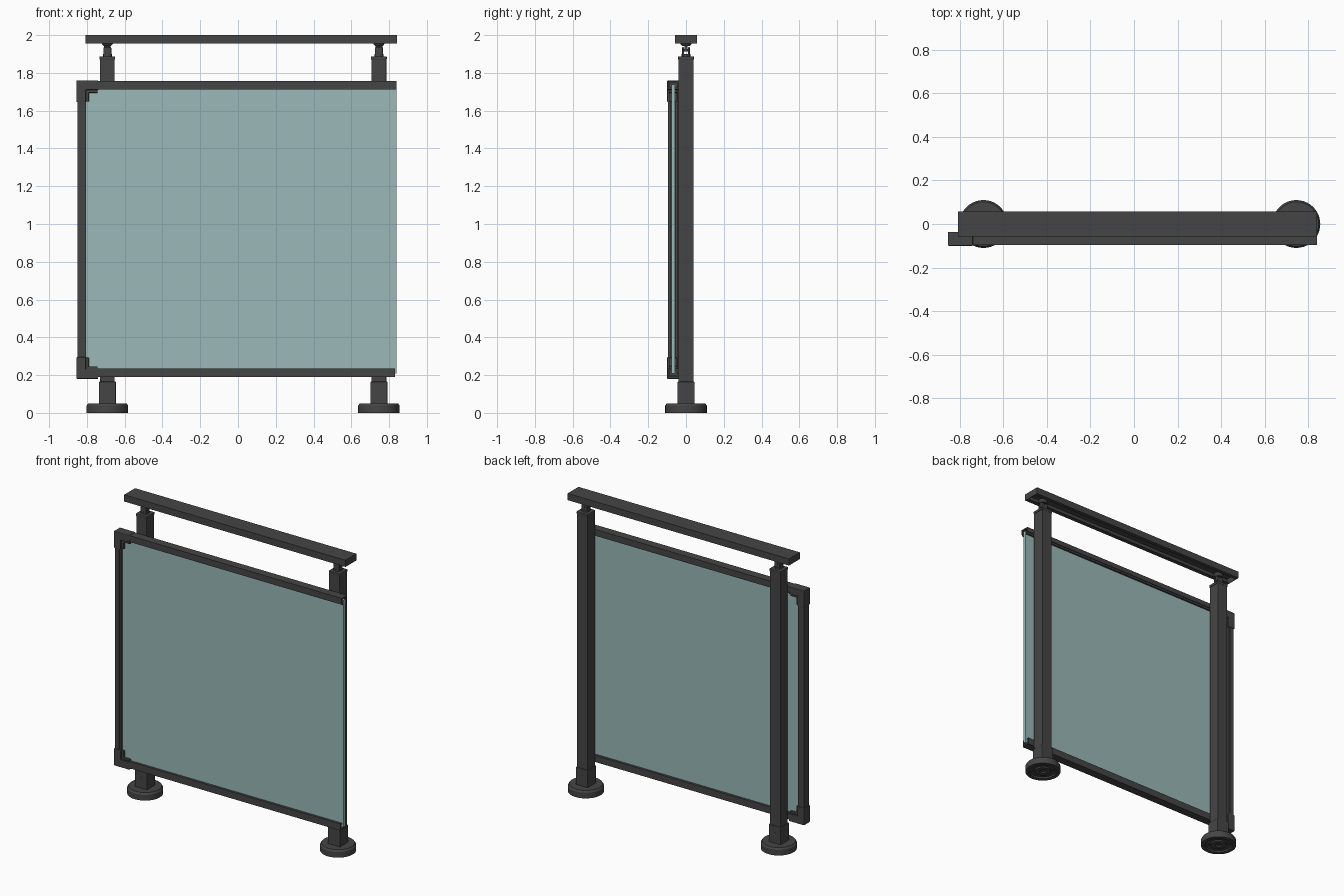
import bpy, bmesh, math
from mathutils import Vector

if "Cube" in bpy.data.objects:
    bpy.data.objects.remove(bpy.data.objects["Cube"])

def material(name, rgba):
    m = bpy.data.materials.new(name)
    m.diffuse_color = rgba
    m.use_nodes = True
    m.node_tree.nodes["Principled BSDF"].inputs["Base Color"].default_value = m.diffuse_color
    return m

METAL = material("dark_metal", (0.06, 0.06, 0.06, 1))
GLASS = material("tinted_glass", (0.325, 0.48, 0.48, 0.6))

def finish(name, bm, mat=METAL, bevel=0, smooth=False):
    bmesh.ops.recalc_face_normals(bm, faces=bm.faces)
    me = bpy.data.meshes.new(name)
    bm.to_mesh(me)
    bm.free()
    ob = bpy.data.objects.new(name, me)
    bpy.context.collection.objects.link(ob)
    me.materials.append(mat)
    if bevel:
        b = ob.modifiers.new("bevel", 'BEVEL')
        b.width, b.segments, b.limit_method = bevel, 2, 'ANGLE'
    if smooth:
        bpy.ops.object.select_all(action='DESELECT')
        ob.select_set(True)
        bpy.context.view_layer.objects.active = ob
        bpy.ops.object.shade_smooth_by_angle(angle=math.radians(30))
    return ob

def box(name, x, y, z, mat=METAL, bevel=0):
    bm = bmesh.new()
    bmesh.ops.create_cube(bm, size=1)
    for v in bm.verts:
        v.co = [r[0] + (c + 0.5) * (r[1] - r[0]) for r, c in zip((x, y, z), v.co)]
    return finish(name, bm, mat, bevel)

def extrude(name, points, offset, bevel=0):
    # Prism: two end polygons joined by side quads
    bm = bmesh.new()
    a = [bm.verts.new(p) for p in points]
    b = [bm.verts.new(Vector(p) + Vector(offset)) for p in points]
    bm.faces.new(a)
    bm.faces.new(b[::-1])
    for i in range(len(a)):
        bm.faces.new((a[i - 1], a[i], b[i], b[i - 1]))
    return finish(name, bm, METAL, bevel)

def lathe(name, profile, centre, axis='Z', n=40):
    bm = bmesh.new()
    vs = [bm.verts.new((r, 0, z)) for r, z in profile]
    es = [bm.edges.new(p) for p in zip(vs, vs[1:])]
    bmesh.ops.spin(bm, geom=vs + es, cent=(0, 0, 0), axis=(0, 0, 1),
                   angle=2 * math.pi, steps=n)
    bmesh.ops.remove_doubles(bm, verts=bm.verts, dist=1e-5)
    for v in bm.verts:
        if axis == 'Y':
            v.co = (v.co.x, v.co.z, v.co.y)
        v.co += Vector(centre)
    return finish(name, bm, smooth=True)

def cylinder(name, r, length, centre, axis='Z', n=20):
    h = length / 2
    return lathe(name, [(0, -h), (r, -h), (r, h), (0, h)], centre, axis, n)

# Handrail: channel open underneath, with inward lips and end caps
rail = [(0.058, 0.0), (0.058, 0.045), (-0.058, 0.045), (-0.058, 0.0), (-0.034, 0.0),
        (-0.034, 0.006), (-0.05, 0.006), (-0.05, 0.037), (0.05, 0.037), (0.05, 0.006),
        (0.034, 0.006), (0.034, 0.0)]
extrude("handrail", [(-0.804, y, 1.955 + z) for y, z in rail], (1.642, 0, 0))
for side, x in (("left", -0.808), ("right", 0.838)):
    box(f"handrail_cap_{side}", (x, x + 0.004), (-0.058, 0.058), (1.955, 2.0))

# Posts with base flange, sleeve, cap and handrail bracket
for side, cx in (("left", -0.692), ("right", 0.746)):
    def block(part, hx, hy, z0, z1, bevel=0):
        box(f"{part}_{side}", (cx - hx, cx + hx), (-hy, hy), (z0, z1), METAL, bevel)
    lathe(f"base_flange_{side}",
          [(0, 0.012), (0.02, 0.012), (0.02, 0.002), (0.05, 0.002), (0.05, 0.012),
           (0.085, 0.012), (0.085, 0), (0.11, 0), (0.11, 0.038), (0.102, 0.05), (0, 0.05)],
          (cx, 0, 0))
    for k in range(4):
        a = math.pi / 4 + k * math.pi / 2
        cylinder(f"anchor_boss_{side}_{k}", 0.01, 0.008,
                 (cx + 0.067 * math.cos(a), 0.067 * math.sin(a), 0.011), n=12)
    block("post_sleeve", 0.045, 0.045, 0.045, 0.165, 0.003)
    block("post", 0.039, 0.04, 0.16, 1.875, 0.002)
    block("post_cap", 0.042, 0.042, 1.87, 1.888, 0.004)
    for s in (-1, 1):
        cylinder(f"sleeve_screw_{side}_{s}", 0.005, 0.002, (cx, s * 0.045, 0.12), 'Y', 12)
        y = sorted((s * 0.010, s * 0.020))
        box(f"fork_cheek_{side}_{s}", (cx - 0.021, cx + 0.021), y, (1.885, 1.936), METAL, 0.003)
    cylinder(f"bracket_foot_{side}", 0.024, 0.016, (cx, 0, 1.892))
    block("bracket_tongue", 0.018, 0.008, 1.912, 1.956)
    cylinder(f"bracket_pin_{side}", 0.007, 0.042, (cx, 0, 1.92), 'Y', 16)
    lathe(f"bracket_saddle_{side}",
          [(0, 1.943), (0.02, 1.943), (0.028, 1.951), (0.032, 1.963), (0, 1.963)],
          (cx, 0, 0), n=24)

# Glass panel
YC = -0.068
box("glass_panel", (-0.83, 0.84), (YC - 0.01, YC + 0.01), (0.208, 1.738), GLASS)

# Frame channels: U profile (depth across y, d from closed edge to mouth)
def channel(lip):
    half = [(0.028, 0), (0.028, 0.032), (lip, 0.033), (lip, 0.045), (0.012, 0.045),
            (0.012, 0.036), (0.02, 0.032), (0.02, 0.008)]
    return half + [(-y, d) for y, d in reversed(half)]

extrude("frame_top_rail", [(-0.80, YC + y, 1.757 - d) for y, d in channel(0.024)], (1.64, 0, 0))
extrude("frame_bottom_rail", [(-0.80, YC + y, 0.19 + d) for y, d in channel(0.028)], (1.63, 0, 0))
extrude("frame_left_stile", [(-0.85 + d, YC + y, 0.24) for y, d in channel(0.026)], (0, 0, 1.46))

# Corner fittings: outer L plus thinner stepped inner L
for label, z0, s in (("top", 1.76, -1), ("bottom", 0.18, 1)):
    for part, w, hy, arm in (("corner", 0.05, 0.032, 0.115), ("corner_inner", 0.066, 0.022, 0.112)):
        m = 0.006 if part == "corner_inner" else 0
        pts = [(m, m), (arm, m), (arm, w), (w, w), (w, arm), (m, arm)]
        extrude(f"{label}_{part}", [(-0.855 + a, YC - hy, z0 + s * b) for a, b in pts],
                (0, 2 * hy, 0), 0.004)
